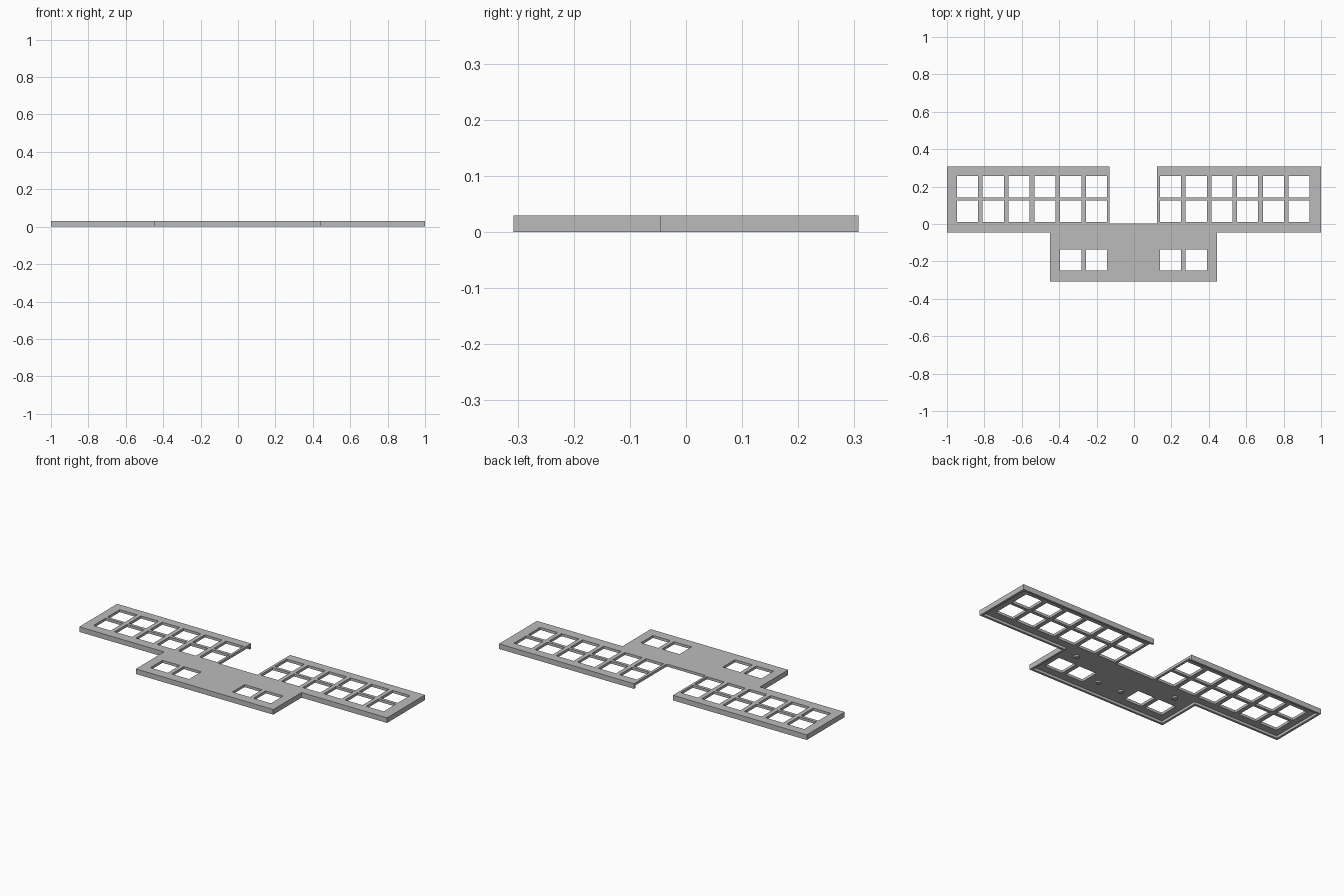
import bpy

if "Cube" in bpy.data.objects:
    bpy.data.objects.remove(bpy.data.objects["Cube"], do_unlink=True)

HEIGHT = 0.03      # full height of the outer rim
UNDERSIDE = 0.015  # underside of the top plate
WALL = 0.013       # rim thickness

grey = bpy.data.materials.new("plain grey")
grey.use_nodes = True
color = (0.5, 0.5, 0.5, 1)
grey.diffuse_color = color
grey.node_tree.nodes["Principled BSDF"].inputs["Base Color"].default_value = color


def slab(name, loops, z0, z1):
    """Mesh slab from flat closed loops; inner loops become openings."""
    curve = bpy.data.curves.new(name, "CURVE")
    curve.dimensions = "2D"
    curve.fill_mode = "BOTH"
    curve.extrude = (z1 - z0) / 2
    for loop in loops:
        spline = curve.splines.new("POLY")
        spline.points.add(len(loop) - 1)
        for point, (x, y) in zip(spline.points, loop):
            point.co = (x, y, 0, 1)
        spline.use_cyclic_u = True
    temp = bpy.data.objects.new(name + " curve", curve)
    bpy.context.collection.objects.link(temp)
    deps = bpy.context.evaluated_depsgraph_get()
    mesh = bpy.data.meshes.new_from_object(temp.evaluated_get(deps))
    bpy.data.objects.remove(temp, do_unlink=True)
    for v in mesh.vertices:
        v.co.z += (z0 + z1) / 2
    mesh.materials.clear()
    mesh.materials.append(grey)
    obj = bpy.data.objects.new(name, mesh)
    bpy.context.collection.objects.link(obj)
    # weld the caps to the sides so the slab is watertight
    weld = obj.modifiers.new("weld", "WELD")
    weld.merge_threshold = 0.0001
    return obj


def window(cx, cy, half=0.0565):
    return [(cx - half, cy - half), (cx + half, cy - half),
            (cx + half, cy + half), (cx - half, cy + half)]


# Outer outline, from one side of the back notch round to the other
back, step, front = 0.307, -0.045, -0.307
outline = [(-0.13, back), (-1, back), (-1, step), (-0.449, step), (-0.449, front),
           (0.444, front), (0.444, step), (1, step), (1, back), (0.123, back)]
notch = [(0.123, 0.003), (-0.13, 0.003)]

# Window openings: two rows on each wing and a short row on the front block
columns = [[-0.2 - 0.1382 * i for i in range(6)],
           [0.195 + 0.1375 * i for i in range(6)]]
openings = []
for side in columns:
    openings += [window(x, y) for x in side for y in (0.199, 0.068)]
    openings += [window(x, -0.193) for x in side[:2]]

panel = slab("panel", [outline + notch] + openings, 0, HEIGHT)

# Hollow the underside, leaving a rim everywhere except along the notch
cavity = []
for x, y in outline:
    inset_x = x if abs(x) < 0.2 else x - WALL * (1 if x > 0 else -1)
    cavity.append((inset_x, y - WALL if y == back else y + WALL))
cutter = slab("cavity_cutter", [cavity], -0.1, UNDERSIDE)
cutter.hide_render = True
cutter.hide_viewport = True
hollow = panel.modifiers.new("hollow", "BOOLEAN")
hollow.operation = "DIFFERENCE"
hollow.solver = "EXACT"
hollow.object = cutter

# Bake the result and drop the cutter
deps = bpy.context.evaluated_depsgraph_get()
baked = bpy.data.meshes.new_from_object(panel.evaluated_get(deps))
panel.modifiers.clear()
panel.data = baked
bpy.data.objects.remove(cutter, do_unlink=True)
for face in panel.data.polygons:
    face.use_smooth = False

# Small mounting posts under the front block
for name, x, y in (("outer_post", 0.33, -0.065), ("inner_post", 0.075, -0.195)):
    for side, sign in (("left", 1), ("right", -1)):
        bpy.ops.mesh.primitive_cylinder_add(vertices=16, radius=0.014, depth=0.012,
                                            location=(sign * x, y, 0.011))
        post = bpy.context.object
        post.name = side + "_" + name
        post.data.materials.append(grey)
